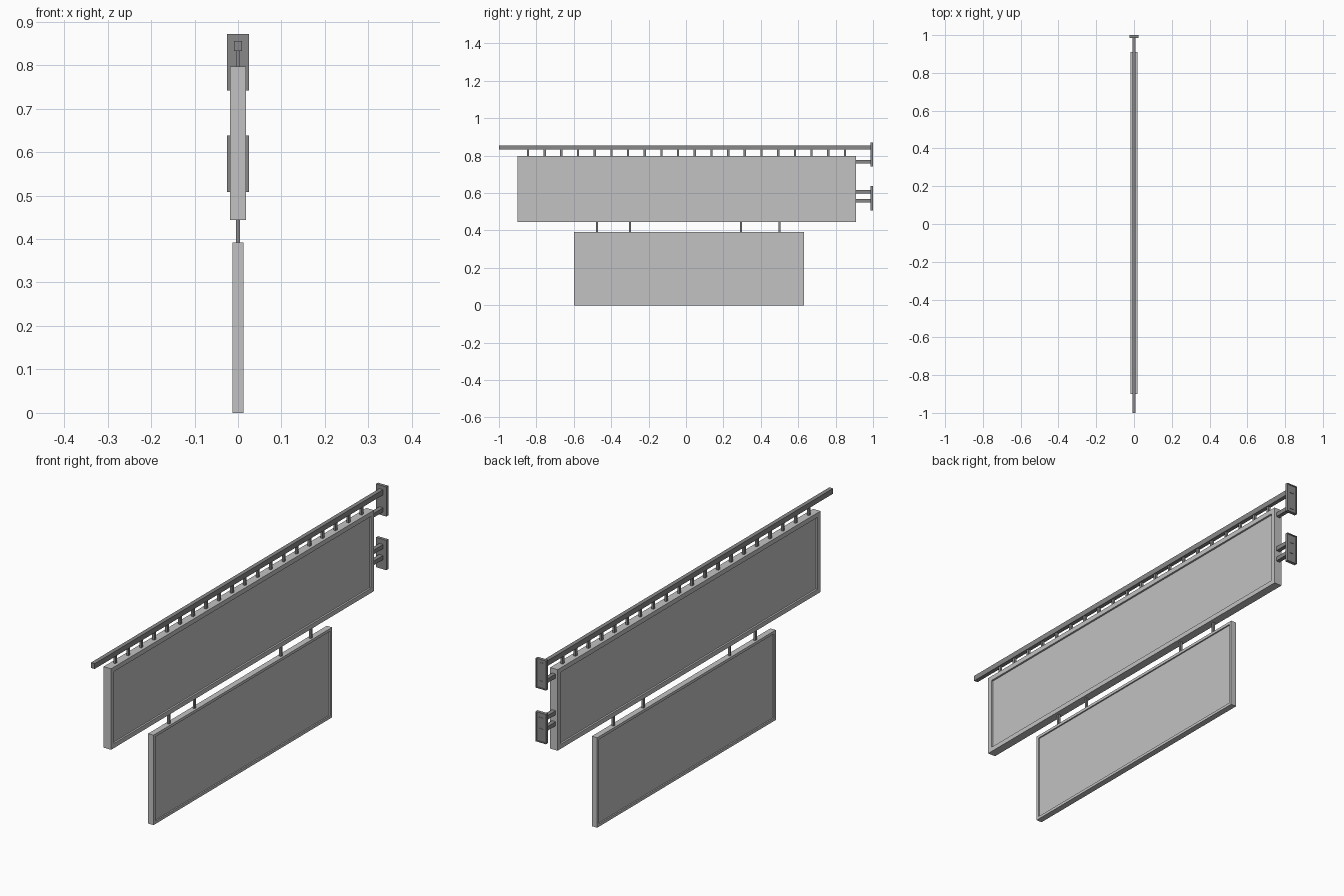
import bpy, bmesh
from mathutils import Vector

if "Cube" in bpy.data.objects:
    bpy.data.objects.remove(bpy.data.objects["Cube"])


def material(name, value):
    m = bpy.data.materials.new(name)
    m.use_nodes = True
    color = (value, value, value, 1)
    m.diffuse_color = color
    m.node_tree.nodes["Principled BSDF"].inputs["Base Color"].default_value = color
    return m


light_grey = material("light grey panel", 0.54)
dark_grey = material("dark grey metal", 0.25)


def box(name, mat, half_x, y, z, recess=None):
    """Box centred on x; recess = (face direction, rim width, depth) list."""
    bm = bmesh.new()
    bmesh.ops.create_cube(bm, size=1)
    for v in bm.verts:
        v.co = Vector((v.co.x * 2 * half_x,
                       (y[0] + y[1]) / 2 + v.co.y * (y[1] - y[0]),
                       (z[0] + z[1]) / 2 + v.co.z * (z[1] - z[0])))
    bm.normal_update()
    for direction, rim, depth in recess or []:
        d = Vector(direction)
        face = next(f for f in bm.faces if f.normal.dot(d) > 0.9)
        bmesh.ops.inset_region(bm, faces=[face], thickness=rim, use_even_offset=True)
        # Extrude the inset face inward to make a straight-walled recess
        ext = bmesh.ops.extrude_discrete_faces(bm, faces=[face])["faces"][0]
        bmesh.ops.translate(bm, verts=ext.verts[:], vec=-d * depth)
        bm.normal_update()
    bmesh.ops.recalc_face_normals(bm, faces=bm.faces[:])
    mesh = bpy.data.meshes.new(name)
    bm.to_mesh(mesh)
    bm.free()
    mesh.materials.append(mat)
    obj = bpy.data.objects.new(name, mesh)
    bpy.context.collection.objects.link(obj)
    return obj


def around(c, half):
    return (c - half, c + half)


def both_sides(rim, depth):
    return [((1, 0, 0), rim, depth), ((-1, 0, 0), rim, depth)]


# Two framed sign boards
box("upper_sign", light_grey, 0.018, (-0.90, 0.91), (0.444, 0.797), both_sides(0.02, 0.008))
box("lower_sign", light_grey, 0.013, (-0.60, 0.63), (0, 0.392), both_sides(0.012, 0.006))

# Wall plates with a shallow recess on the wall side
for name, z in (("upper_wall_plate", (0.742, 0.871)), ("lower_wall_plate", (0.508, 0.638))):
    box(name, dark_grey, 0.025, (0.986, 1.0), z, [((0, 1, 0), 0.004, 0.004)])

# Long top bar and the arms joining the plates to the sign
box("top_bar", dark_grey, 0.009, (-1.0, 0.998), (0.832, 0.855))
for i, z in enumerate((0.767, 0.607, 0.559)):
    box(f"wall_arm_{i + 1}", dark_grey, 0.009, (0.905, 0.998), around(z, 0.009))

# Row of short hangers below the bar
count = 20
for i in range(count):
    y = -0.845 + i * 1.695 / (count - 1)
    box(f"bar_hanger_{i + 1}", dark_grey, 0.005, around(y, 0.006), (0.795, 0.835))

# Links between the two boards
for i, y in enumerate((-0.476, -0.30, 0.295, 0.50)):
    box(f"board_link_{i + 1}", dark_grey, 0.0045, around(y, 0.005), (0.390, 0.446))
